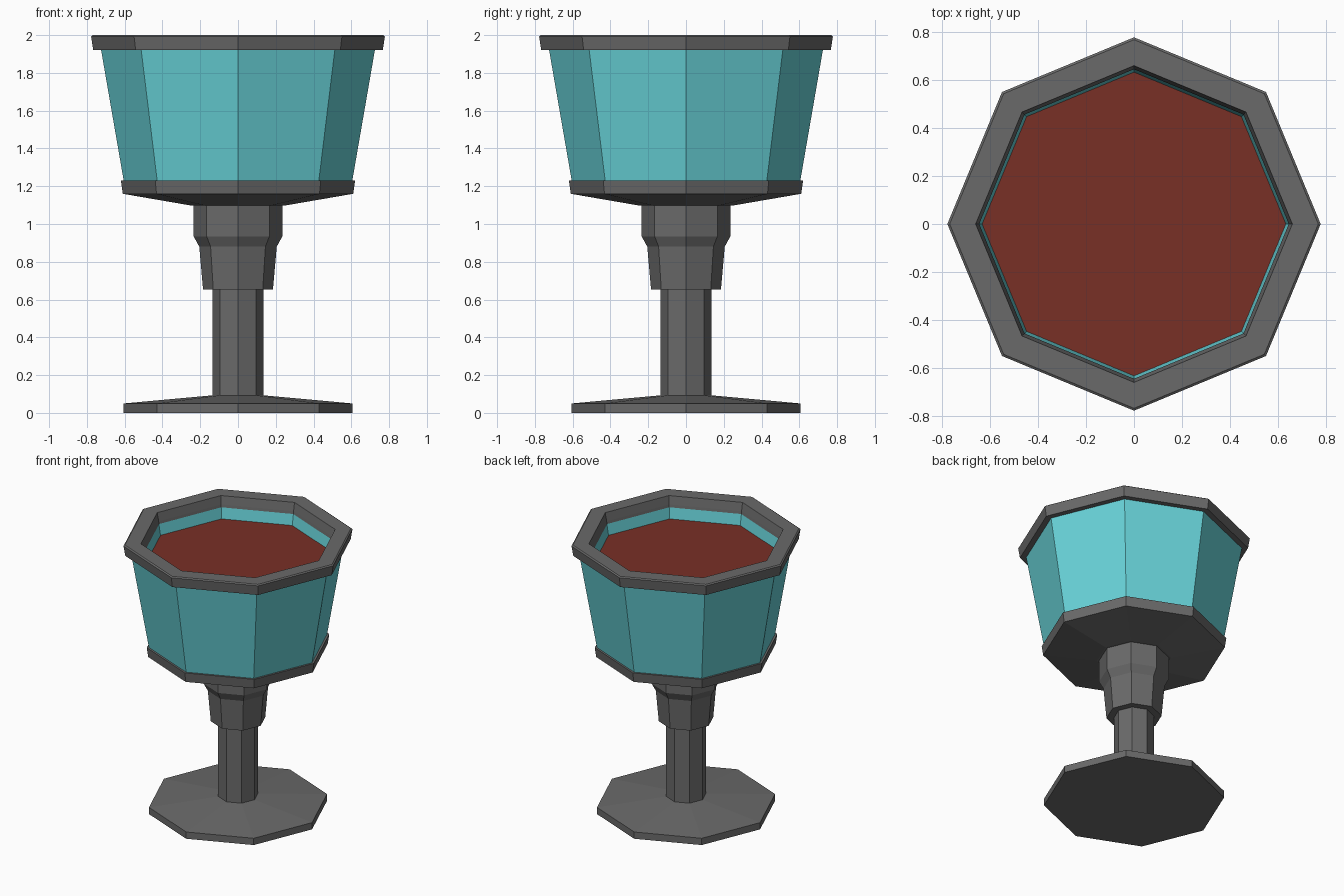
import bpy, bmesh
from math import cos, sin, pi

SIDES = 8

cube = bpy.data.objects.get("Cube")
if cube:
    bpy.data.objects.remove(cube, do_unlink=True)


def make_material(name, rgb):
    mat = bpy.data.materials.new(name)
    mat.use_nodes = True
    colour = (*rgb, 1)
    mat.diffuse_color = colour
    bsdf = next(n for n in mat.node_tree.nodes if n.type == "BSDF_PRINCIPLED")
    bsdf.inputs["Base Color"].default_value = colour
    return mat


iron = make_material("dark grey metal", (0.144, 0.144, 0.144))
teal = make_material("teal glass", (0.138, 0.65, 0.69))
wine = make_material("dark red liquid", (0.19, 0.029, 0.019))


def lathe(name, profile, mat, ring=False):
    """Turn (radius, height) points into a faceted part; ring closes the profile, else ends are capped."""
    bm = bmesh.new()
    loops = [[bm.verts.new((r * cos(2 * pi * i / SIDES), r * sin(2 * pi * i / SIDES), z))
              for i in range(SIDES)] for r, z in profile]
    pairs = list(zip(loops, loops[1:]))
    if ring:
        pairs.append((loops[-1], loops[0]))
    else:
        bm.faces.new(loops[0][::-1])
        if len(loops) > 1:
            bm.faces.new(loops[-1])
    for low, high in pairs:
        for i in range(SIDES):
            j = (i + 1) % SIDES
            bm.faces.new((low[i], low[j], high[j], high[i]))
    bmesh.ops.recalc_face_normals(bm, faces=bm.faces)
    mesh = bpy.data.meshes.new(name)
    bm.to_mesh(mesh)
    bm.free()
    mesh.materials.append(mat)
    obj = bpy.data.objects.new(name, mesh)
    bpy.context.collection.objects.link(obj)
    return obj


# Foot and stem
lathe("foot", [(0.605, 0), (0.605, 0.05), (0.135, 0.093)], iron)
lathe("stem", [(0.135, 0.08), (0.135, 0.67)], iron)
lathe("collar", [(0.185, 0.652), (0.205, 0.88), (0.235, 0.935), (0.235, 1.11)], iron)

# Cup with its holding band and rim
lathe("cup_base", [(0.25, 1.098), (0.61, 1.16), (0.62, 1.23), (0.59, 1.23)], iron)
lathe("cup_wall", [(0.6, 1.2), (0.728, 1.94), (0.65, 1.94), (0.53, 1.24)], teal)
lathe("rim", [(0.645, 1.92), (0.766, 1.92), (0.778, 1.993), (0.768, 2.0), (0.66, 2.0), (0.648, 1.94)],
      iron, ring=True)

# Drink filling the cup
lathe("liquid", [(0.52, 1.25), (0.634, 1.84)], wine)
